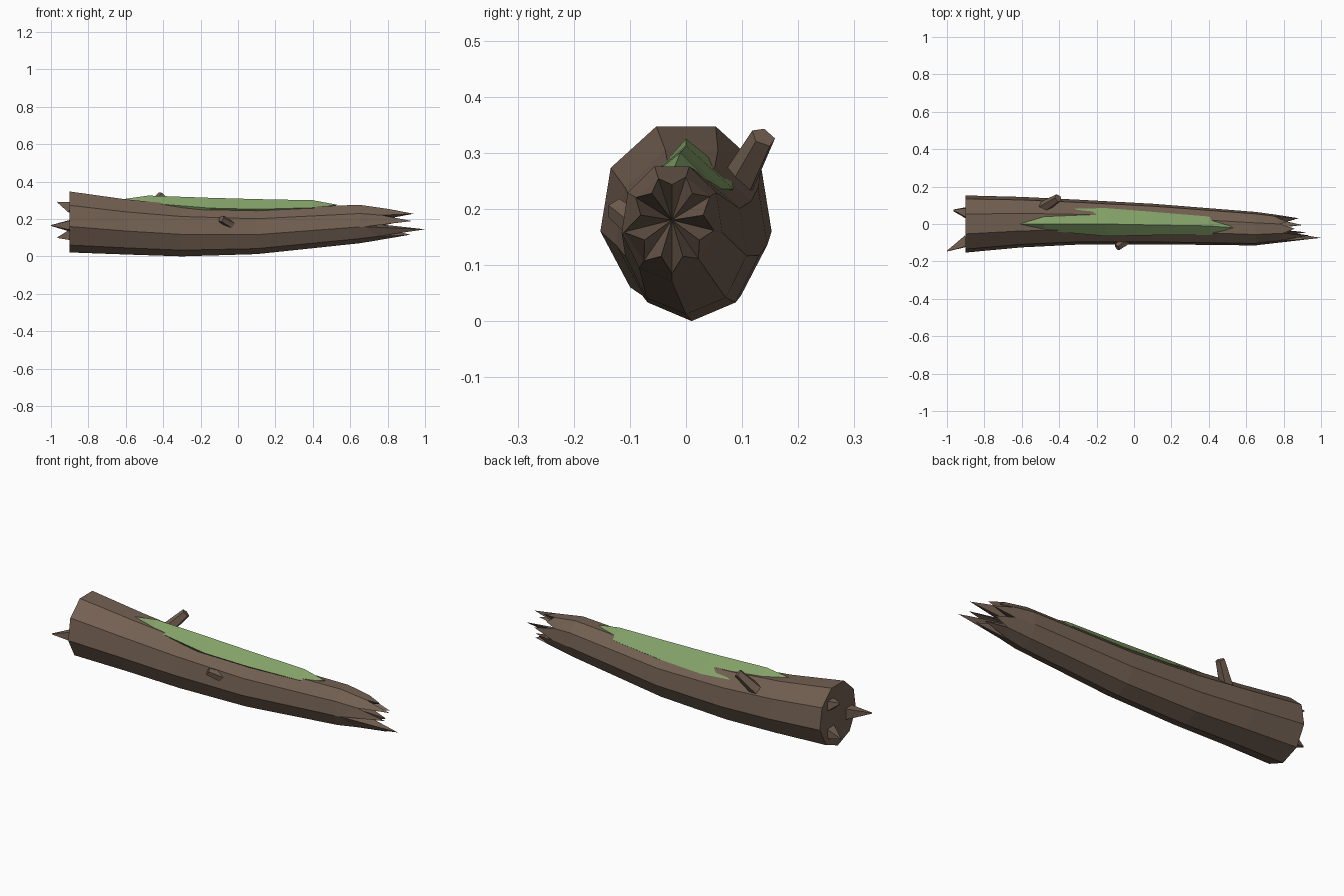
import bpy, bmesh, math, random
from mathutils import Vector

if "Cube" in bpy.data.objects:
    bpy.data.objects.remove(bpy.data.objects["Cube"])

random.seed(4)
N = 9


def material(name, rgb):
    m = bpy.data.materials.new(name)
    m.diffuse_color = (*rgb, 1)
    m.use_nodes = True
    m.node_tree.nodes["Principled BSDF"].inputs["Base Color"].default_value = m.diffuse_color
    return m


BARK = material("bark", (0.17, 0.117, 0.084))
MOSS = material("moss", (0.23, 0.36, 0.14))


def finish(name, bm, mat):
    bmesh.ops.recalc_face_normals(bm, faces=bm.faces)
    me = bpy.data.meshes.new(name)
    bm.to_mesh(me)
    bm.free()
    me.materials.append(mat)
    ob = bpy.data.objects.new(name, me)
    bpy.context.collection.objects.link(ob)
    return ob


def loft(bm, rings):
    # skin consecutive closed rings of points
    rows = [[bm.verts.new(p) for p in r] for r in rings]
    for a, b in zip(rows, rows[1:]):
        n = len(a)
        for i in range(n):
            j = (i + 1) % n
            bm.faces.new((a[i], a[j], b[j], b[i]))
    return rows


def section(x, cy, cz, ry, rz):
    return [Vector((x, cy + ry * math.cos(t), cz + rz * math.sin(t)))
            for t in (-math.pi / 2 + i * math.tau / N for i in range(N))]


def prong(name, base, tip, r0, r1, sides):
    # tapered stub or spike running from base to tip
    base, tip = Vector(base), Vector(tip)
    d = (tip - base).normalized()
    u = d.orthogonal().normalized()
    v = d.cross(u)

    def ring(c, r):
        return [c + r * (math.cos(k * math.tau / sides) * u + math.sin(k * math.tau / sides) * v)
                for k in range(sides)]
    bm = bmesh.new()
    rows = loft(bm, [ring(base, r0), ring(tip, r1)])
    for row in rows:
        bm.faces.new(row)
    return finish(name, bm, BARK)


# trunk: bent tapering nine-sided log
stations = [(-0.9, 0, 0.189, 0.155, 0.168), (-0.6, 0.01, 0.162, 0.137, 0.152),
            (-0.3, 0.01, 0.142, 0.122, 0.142), (0.1, 0.0, 0.138, 0.11, 0.126),
            (0.65, -0.025, 0.176, 0.091, 0.106)]
bm = bmesh.new()
rows = loft(bm, [section(*s) for s in stations])
bm.faces.new(rows[0])
bm.faces.new(rows[-1])
finish("trunk", bm, BARK)

# broken end: torn collar whose sides rise into splinters
bm = bmesh.new()
outer = section(*stations[-1])
c = Vector((0.65, -0.025, 0.18))
depth = [0.74, 0.78, 0.76, 0.75, 0.78, 0.8, 0.77, 0.68, 0.75]
lengths = [0.9, 0.86, 0.88, 0.82, 0.86, 0.94, 0.93, 1.0, 0.92]
rim = []
for p, x in zip(outer, depth):
    k = 1 - (x - 0.65) * 1.5
    q = c + (p - c) * k
    rim.append(Vector((x, q.y, q.z)))
a, b = loft(bm, [outer, rim])
mid = bm.verts.new((0.68, c.y, c.z))
for i in range(N):
    j = (i + 1) % N
    q = c + ((outer[i] + outer[j]) / 2 - c) * 0.66
    tip = bm.verts.new((lengths[i], q.y, q.z))
    bm.faces.new((b[i], b[j], tip))
    bm.faces.new((b[j], mid, tip))
    bm.faces.new((mid, b[i], tip))
finish("splintered_end", bm, BARK)

# spikes on the thick end
for i, (base, tip) in enumerate([((-0.89, -0.09, 0.165), (-1.0, -0.145, 0.165)),
                                 ((-0.89, 0.06, 0.262), (-0.965, 0.075, 0.29)),
                                 ((-0.89, 0.06, 0.115), (-0.965, 0.07, 0.1))]):
    prong(f"end_spike_{i + 1}", base, tip, 0.042, 0.003, 4)

# broken branch stubs
prong("back_branch", (-0.5, 0.08, 0.22), (-0.405, 0.138, 0.328), 0.035, 0.023, 5)
prong("front_branch", (-0.03, -0.08, 0.165), (-0.09, -0.125, 0.2), 0.026, 0.02, 5)

# moss: ridged strip along the top (x, ridge y, ridge z, front y/z, back y/z)
strip = [(-0.48, 0.0, 0.325, -0.035, 0.285, 0.08, 0.26),
         (-0.15, 0.0, 0.313, -0.065, 0.258, 0.085, 0.235),
         (0.1, -0.005, 0.306, -0.06, 0.252, 0.065, 0.235),
         (0.4, -0.01, 0.3, -0.06, 0.26, 0.04, 0.25)]
bm = bmesh.new()
rows = loft(bm, [[(x, fy, fz), (x, ry, rz), (x, by, bz), (x, ry, 0.2)]
                 for x, ry, rz, fy, fz, by, bz in strip])
for row, p in ((rows[0], (-0.62, 0.0, 0.305)), (rows[-1], (0.53, -0.02, 0.276))):
    t = bm.verts.new(p)
    for i in range(4):
        bm.faces.new((row[i], row[(i + 1) % 4], t))
finish("moss_patch", bm, MOSS)

# centre on y, rest on the ground
zmin = min((v.co.z for o in bpy.data.objects for v in o.data.vertices))
for o in bpy.data.objects:
    o.location.z -= zmin
